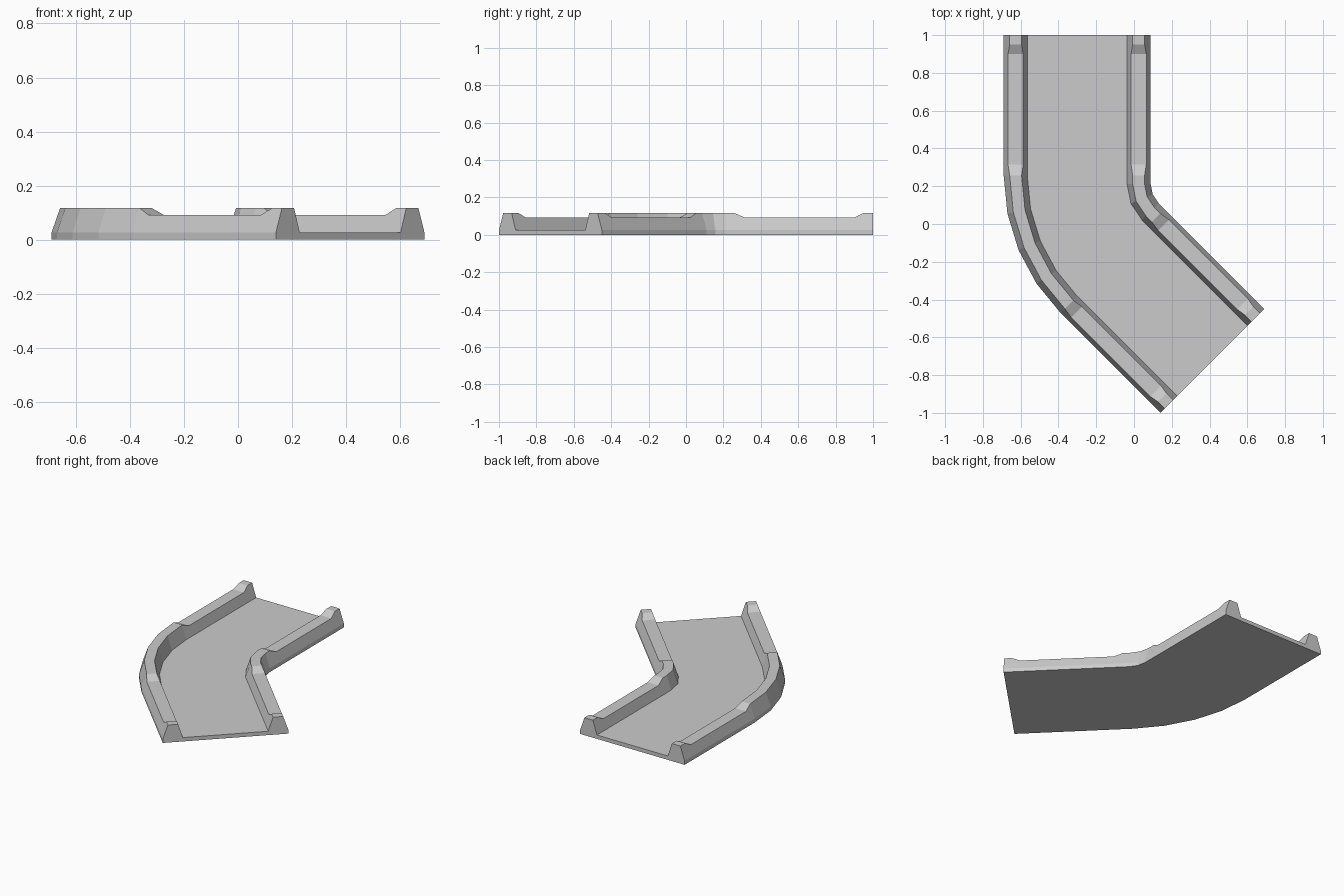
import bpy, bmesh
from math import sin, cos, radians, sqrt

if "Cube" in bpy.data.objects:
    bpy.data.objects.remove(bpy.data.objects["Cube"])

FLOOR, LOW, HIGH = 0.026, 0.092, 0.118   # floor, rail and raised-rail heights
FOOT, CREST_A, CREST_B = 0.125, 0.032, 0.095  # rail cross-section offsets from the edge

# Raised joints at the ends and around the bend: (distance, height)
TOP_RUN = [(1.0, HIGH), (0.95, HIGH), (0.90, LOW), (0.315, LOW), (0.257, HIGH)]
END_RUN = [(0.059, HIGH), (0.115, LOW), (0.706, LOW), (0.756, HIGH), (0.806, HIGH)]


def rail_profile(h):
    k = (h - FLOOR) / (HIGH - FLOOR)
    return [(0, 0), (0, FLOOR), (CREST_A * k, h),
            (FOOT - (FOOT - CREST_B) * k, h), (FOOT, FLOOR)]


def rail_rows(bm, cx, cy, radius, side, angles):
    """Rows of profile vertices: straight run, 45 degree bend, diagonal run."""
    def row(h, place):
        return [bm.verts.new((*place(radius + side * d), z)) for d, z in rail_profile(h)]

    def diagonal(t):
        def place(r):
            s = cx + cy - sqrt(2) * r
            return (s + sqrt(2) * t) / 2, (s - sqrt(2) * t) / 2
        return place

    rows = [row(h, lambda r, y=y: (cx - r, y)) for y, h in TOP_RUN]
    rows += [row(HIGH, lambda r, a=radians(a): (cx - r * cos(a), cy - r * sin(a)))
             for a in angles]
    rows += [row(h, diagonal(t)) for t, h in END_RUN]
    return rows


bm = bmesh.new()
outer = rail_rows(bm, 0.34, 0.257, 1.03, -1, [11.25, 22.5, 33.75])
inner = rail_rows(bm, 0.233, 0.212, 0.145, 1, [0, 22.5, 45])

# Rail surfaces
for rows in (outer, inner):
    for a, b in zip(rows, rows[1:]):
        for i in range(4):
            bm.faces.new((a[i], a[i + 1], b[i + 1], b[i]))

# Underside and track floor
for i in (0, 4):
    bm.faces.new([r[i] for r in outer] + [r[i] for r in reversed(inner)])

# End caps
for i in (0, -1):
    bm.faces.new(outer[i] + inner[i][::-1])

bmesh.ops.recalc_face_normals(bm, faces=bm.faces)
mesh = bpy.data.meshes.new("curved_track")
bm.to_mesh(mesh)
bm.free()
bpy.context.collection.objects.link(bpy.data.objects.new("curved_track", mesh))
